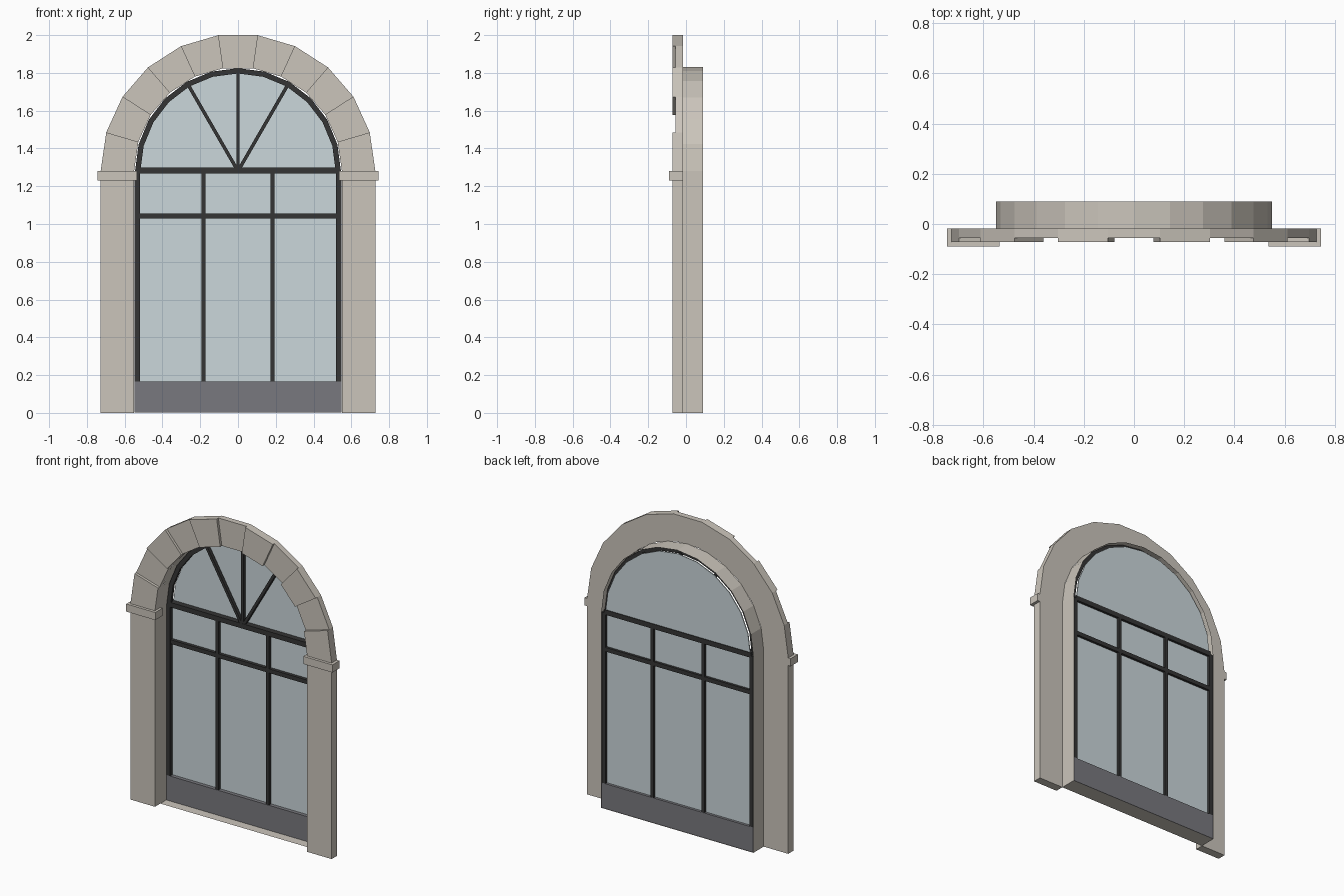
import bpy, bmesh
from math import sin, cos, pi, radians

if "Cube" in bpy.data.objects:
    bpy.data.objects.remove(bpy.data.objects["Cube"])


def material(name, rgb):
    m = bpy.data.materials.new(name)
    m.diffuse_color = (*rgb, 1)
    m.use_nodes = True
    m.node_tree.nodes["Principled BSDF"].inputs["Base Color"].default_value = m.diffuse_color
    return m


STONE = material("stone", (0.60, 0.56, 0.50))
DARK = material("dark_metal", (0.035, 0.035, 0.035))
PANEL = material("grey_panel", (0.19, 0.19, 0.21))
GLASS = material("pale_glass", (0.60, 0.68, 0.71))

ZC = 1.28                 # springing height of the arch
RO, RI = 0.727, 0.55      # outer and inner arch radius
BACK_STONE, BACK = -0.017, 0.09


def polar(r, a):
    return (r * cos(a), ZC + r * sin(a))


def finish(bm, name, mat):
    bmesh.ops.recalc_face_normals(bm, faces=bm.faces)
    me = bpy.data.meshes.new(name)
    bm.to_mesh(me)
    bm.free()
    me.materials.append(mat)
    ob = bpy.data.objects.new(name, me)
    bpy.context.collection.objects.link(ob)
    return ob


def prism(name, pts, y0, y1, mat, caps=True):
    """Extrude a front (x, z) outline from y0 to y1."""
    bm = bmesh.new()
    a = [bm.verts.new((x, y0, z)) for x, z in pts]
    b = [bm.verts.new((x, y1, z)) for x, z in pts]
    n = len(pts)
    for i in range(n):
        j = (i + 1) % n
        bm.faces.new((a[i], a[j], b[j], b[i]))
    if caps:
        bm.faces.new(a)
        bm.faces.new(b[::-1])
    return finish(bm, name, mat)


def box(name, x0, x1, y0, y1, z0, z1, mat):
    return prism(name, [(x0, z0), (x1, z0), (x1, z1), (x0, z1)], y0, y1, mat)


def arc(r, n=12):
    return [polar(r, pi * i / n) for i in range(n + 1)]


# Stone jambs, imposts and window posts on both sides
for s, side in ((-1, "left"), (1, "right")):
    box(f"jamb_{side}", s * RI, s * RO, -0.072, BACK_STONE, 0, 1.23, STONE)
    box(f"impost_{side}", s * 0.535, s * 0.745, -0.09, BACK_STONE, 1.23, ZC, STONE)
    box(f"frame_post_{side}", s * 0.52, s * 0.547, 0.042, 0.088, 0.165, ZC, DARK)
    box(f"mullion_{side}", s * 0.183 - 0.011, s * 0.183 + 0.011, 0.045, 0.088,
        0.165, 1.27, DARK)

# Arch stones, alternately proud and recessed
N = 11
for i in range(N):
    a0, a1 = pi * i / N, pi * (i + 1) / N
    front = -0.055 if i % 2 else -0.072
    prism(f"arch_stone_{i + 1}",
          [polar(RI, a0), polar(RO, a0), polar(RO, a1), polar(RI, a1)],
          front, BACK_STONE, STONE)

# Thin reveal lining the opening, including the floor
prism("reveal", [(-RI, 0), (RI, 0)] + arc(RI), BACK_STONE, BACK, STONE, caps=False)

# Curved frame of the fanlight
outer, inner = arc(0.545), arc(0.517)
prism("fanlight_frame", outer + inner[::-1], 0.042, 0.06, DARK)

# Horizontal bars
box("transom", -0.53, 0.53, 0.042, 0.088, 1.268, 1.30, DARK)
box("upper_rail", -0.53, 0.53, 0.045, 0.088, 1.028, 1.055, DARK)

# Radiating fanlight bars
for k, deg in enumerate((60, 90, 120)):
    a = radians(deg)
    px, pz = -sin(a) * 0.009, cos(a) * 0.009
    (x0, z0), (x1, z1) = polar(0.01, a), polar(0.525, a)
    prism(f"fanlight_bar_{k + 1}",
          [(x0 + px, z0 + pz), (x0 - px, z0 - pz), (x1 - px, z1 - pz), (x1 + px, z1 + pz)],
          0.043, 0.065, DARK)

# Glass and the solid panel at the foot
prism("fanlight_glass", arc(0.524), 0.078, 0.084, GLASS)
box("lower_glass", -0.53, 0.53, 0.066, 0.072, 0.16, 1.275, GLASS)
box("base_panel", -0.547, 0.547, 0.042, 0.089, 0.002, 0.165, PANEL)
